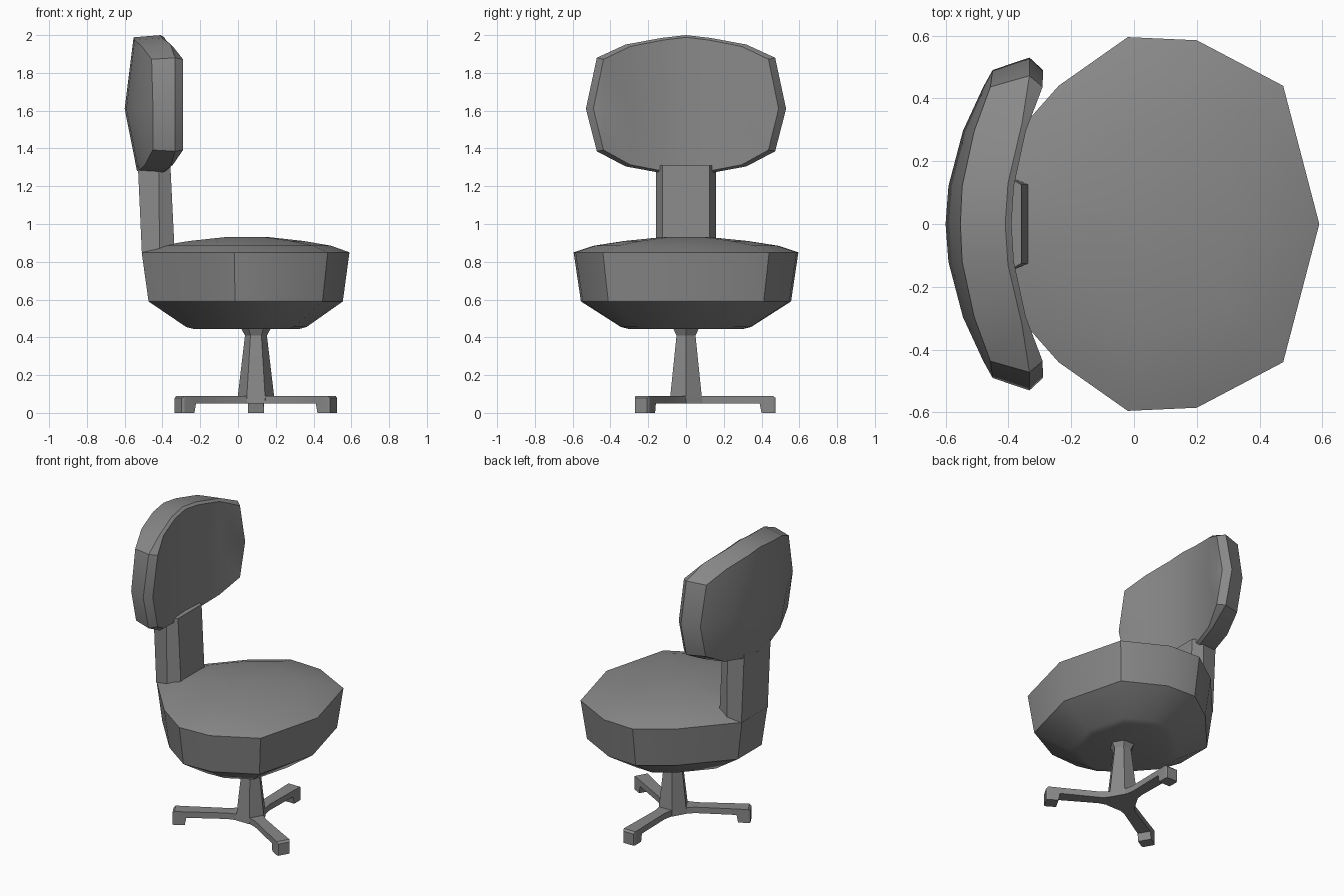
import bpy, bmesh, math
from mathutils import Vector

if "Cube" in bpy.data.objects:
    bpy.data.objects.remove(bpy.data.objects["Cube"], do_unlink=True)

grey = bpy.data.materials.new("mid grey")
grey.use_nodes = True
grey.diffuse_color = (0.25, 0.25, 0.25, 1)
grey.node_tree.nodes["Principled BSDF"].inputs["Base Color"].default_value = grey.diffuse_color


def finish(bm, name, angle=30):
    bmesh.ops.recalc_face_normals(bm, faces=bm.faces)
    mesh = bpy.data.meshes.new(name)
    bm.to_mesh(mesh)
    bm.free()
    mesh.materials.append(grey)
    ob = bpy.data.objects.new(name, mesh)
    bpy.context.collection.objects.link(ob)
    bpy.ops.object.select_all(action='DESELECT')
    ob.select_set(True)
    bpy.context.view_layer.objects.active = ob
    bpy.ops.object.shade_smooth_by_angle(angle=math.radians(angle))
    return ob


def loft(name, rings, angle=30):
    """Skin a stack of equal-length point rings and cap both ends."""
    bm = bmesh.new()
    loops = [[bm.verts.new(p) for p in ring] for ring in rings]
    n = len(loops[0])
    for a, b in zip(loops, loops[1:]):
        for i in range(n):
            j = (i + 1) % n
            bm.faces.new((a[i], a[j], b[j], b[i]))
    bm.faces.new(loops[0])
    bm.faces.new(loops[-1])
    return finish(bm, name, angle)


# Seat cushion: faceted outline, scaled per height
half = [(0.475, 0.44), (0.2, 0.585), (-0.02, 0.595), (-0.24, 0.44), (-0.51, 0.135)]
outline = [(0.59, 0)] + half + [(x, -y) for x, y in reversed(half)]
SX = 0.05
levels = [(0.5, 0.443), (0.58, 0.455), (0.935, 0.59), (1, 0.85),
          (0.82, 0.885), (0.55, 0.91), (0.22, 0.93)]
loft("seat_cushion", [[(SX + (x - SX) * s, y * s, z) for x, y in outline] for s, z in levels])


# Back post joining seat and backrest
def post_ring(rear, mid, front, z):
    pts = [(rear, 0.14), (mid, 0.16), (front, 0.125)]
    return [(x, y, z) for x, y in pts] + [(x, -y, z) for x, y in reversed(pts)]


loft("back_post", [post_ring(-0.509, -0.415, -0.335, 0.845),
                   post_ring(-0.53, -0.42, -0.358, 1.31)], 20)

# Backrest: curved shell with a bevelled rim
ys = [0, 0.13, 0.32, 0.472, 0.53]
tops = [2.0, 1.985, 1.95, 1.88, 1.61]
bottoms = [1.27, 1.27, 1.305, 1.385, 1.61]
MID_Z = 1.61


def front_x(y):
    return min(-0.29, -0.39 + 0.52 * y * y)


def rear_x(y, z):
    d = z - MID_Z
    return min(-0.45, -0.6 + 0.63 * y * y + (0.33 if d > 0 else 0.6) * d * d)


def backrest():
    bm = bmesh.new()

    def layer(kind):
        sy, sz = (1, 1) if kind == "rim" else (0.925, 0.97)
        grid = []
        for j in range(-4, 5):
            k = abs(j)
            y = math.copysign(ys[k], j) * sy
            column = []
            for z in ([MID_Z] if k == 4 else [tops[k], MID_Z, bottoms[k]]):
                z = MID_Z + (z - MID_Z) * sz
                x = {"rear": rear_x(y, z), "front": front_x(y),
                     "rim": min(-0.333, front_x(y) - 0.02)}[kind]
                column.append(bm.verts.new((x, y, z)))
            grid.append(column)
        edge = ([c[0] for c in grid[:-1]] + [grid[-1][0]]
                + [c[2] for c in reversed(grid[1:-1])])
        return grid, edge

    rear, rim, front = layer("rear"), layer("rim"), layer("front")
    for verts in [v for c in rim[0][1:-1] for v in c[1:2]]:
        bm.verts.remove(verts)
    # Front and rear skins
    for grid, _ in (rear, front):
        for a, b in zip(grid, grid[1:]):
            for r in (0, 1):
                if len(a) == 1:
                    bm.faces.new((a[0], b[r], b[r + 1]))
                elif len(b) == 1:
                    bm.faces.new((a[r], b[0], a[r + 1]))
                else:
                    bm.faces.new((a[r], b[r], b[r + 1], a[r + 1]))
    # Side walls
    for a, b in ((rear[1], rim[1]), (rim[1], front[1])):
        for i in range(len(a)):
            j = (i + 1) % len(a)
            bm.faces.new((a[i], a[j], b[j], b[i]))
    return finish(bm, "backrest")


backrest()

# Hexagonal pedestal column
PX = 0.095


def hexagon(r, z):
    return [(PX + r * math.cos(math.pi * i / 3), r * math.sin(math.pi * i / 3), z)
            for i in range(6)]


loft("pedestal_column", [hexagon(r, z) for r, z in
     ((0.1, 0.05), (0.096, 0.09), (0.058, 0.41), (0.078, 0.446))], 20)

# Three legs, each with a downturned foot
for n, name in enumerate(("rear_leg", "right_leg", "left_leg")):
    a = math.radians(90 + 120 * n)
    out, side = Vector((math.cos(a), math.sin(a), 0)), Vector((-math.sin(a), math.cos(a), 0))
    # distance, half width, underside, top
    stations = [(0.07, 0.05, 0.05, 0.09), (0.14, 0.036, 0.05, 0.09), (0.39, 0.041, 0.05, 0.09),
                (0.4, 0.042, 0, 0.09), (0.462, 0.043, 0, 0.09), (0.475, 0.037, 0, 0.078)]
    rings = []
    for d, w, low, high in stations:
        p = Vector((PX, 0, 0)) + out * d
        rings.append([p + side * s * w + Vector((0, 0, z))
                      for s, z in ((-1, low), (1, low), (1, high), (-1, high))])
    loft(name, rings, 20)
